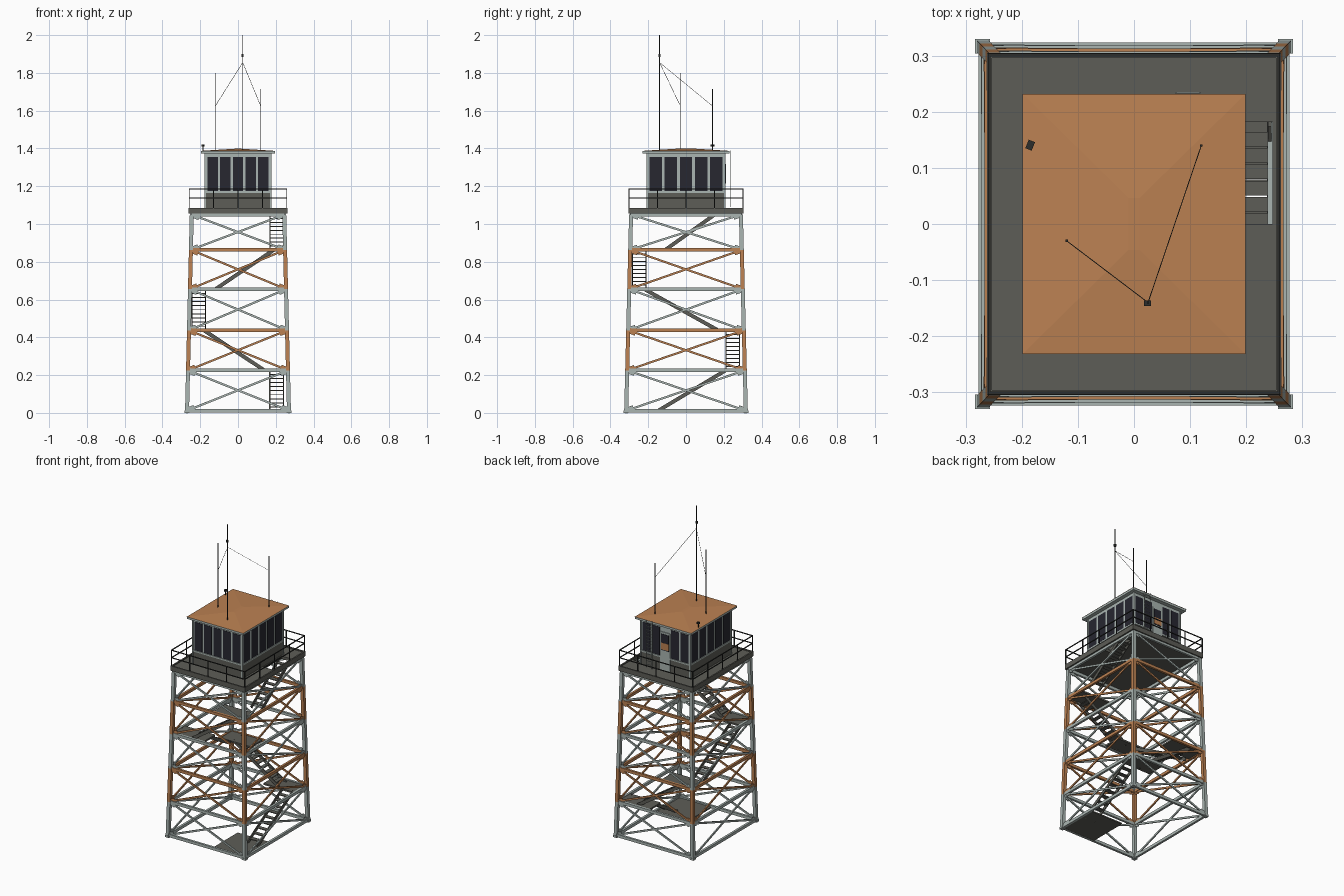
import bpy, bmesh
from mathutils import Vector, Matrix

old = bpy.data.objects.get("Cube")
if old:
    bpy.data.objects.remove(old, do_unlink=True)


def material(name, rgb):
    m = bpy.data.materials.new(name)
    m.use_nodes = True
    m.diffuse_color = (*rgb, 1)
    m.node_tree.nodes["Principled BSDF"].inputs["Base Color"].default_value = (*rgb, 1)
    return m


PALE = material("pale grey paint", (0.40, 0.46, 0.44))
ORANGE = material("orange paint", (0.50, 0.22, 0.085))
DARK = material("dark grey metal", (0.11, 0.11, 0.095))
GLASS = material("dark glass", (0.02, 0.02, 0.03))
BLACK = material("black metal", (0.025, 0.027, 0.025))


class Part:
    """Collects boxes and bars into one object."""

    def __init__(self, name, mat):
        self.name, self.mat, self.bm = name, mat, bmesh.new()

    def box(self, x0, x1, y0, y1, z0, z1):
        size = Matrix.Diagonal((x1 - x0, y1 - y0, z1 - z0, 1))
        mid = Matrix.Translation(((x0 + x1) / 2, (y0 + y1) / 2, (z0 + z1) / 2))
        bmesh.ops.create_cube(self.bm, size=1, matrix=mid @ size)

    def bar(self, a, b, w, h=None):
        # w is measured sideways, h along the remaining axis
        a, b = Vector(a), Vector(b)
        d = (b - a).normalized()
        ref = Vector((0, 1, 0)) if abs(d.z) > 0.95 else Vector((0, 0, 1))
        side = d.cross(ref).normalized()
        rot = Matrix((side, d.cross(side), d)).transposed().to_4x4()
        size = Matrix.Diagonal((w, h or w, (b - a).length, 1))
        bmesh.ops.create_cube(self.bm, size=1, matrix=Matrix.Translation((a + b) / 2) @ rot @ size)

    def done(self):
        mesh = bpy.data.meshes.new(self.name)
        self.bm.to_mesh(mesh)
        self.bm.free()
        mesh.materials.append(self.mat)
        ob = bpy.data.objects.new(self.name, mesh)
        bpy.context.collection.objects.link(ob)
        return ob


LEVELS = [0.012, 0.225, 0.437, 0.655, 0.863, 1.05]
RING = [(1, -1), (1, 1), (-1, 1), (-1, -1)]


def corner(s, z):
    return Vector((s[0] * (0.27 - 0.024 * z), s[1] * (0.317 - 0.025 * z), z))


# Tapered lattice tower, bay by bay in alternating colours
for i in range(5):
    z0, z1 = LEVELS[i], LEVELS[i + 1]
    paint = ORANGE if i % 2 else PALE
    legs = Part(f"tower_legs_{i + 1}", paint)
    beams = Part(f"tower_beams_{i + 1}", paint)
    braces = Part(f"cross_braces_{i + 1}", paint)
    gussets = Part(f"gusset_plates_{i + 1}", paint)
    for k, s in enumerate(RING):
        t = RING[(k + 1) % 4]
        legs.bar(corner(s, z0 if i else 0), corner(s, z1), 0.021)
        beams.bar(corner(s, z1), corner(t, z1), 0.014, 0.018)
        if i == 0:
            beams.bar(corner(s, z0), corner(t, z0), 0.014, 0.018)
        for p, q in ((s, t), (t, s)):
            a, b = corner(p, z0), corner(q, z1)
            braces.bar(a, b, 0.007, 0.011)
            d = (b - a).normalized()
            gussets.bar(a, a + d * 0.042, 0.005, 0.03)
            gussets.bar(b - d * 0.042, b, 0.005, 0.03)
    for part in (legs, beams, braces, gussets):
        part.done()

# Footings under the legs
feet = Part("footings", PALE)
for sx, sy in RING:
    x, y = sx * 0.27, sy * 0.317
    feet.box(x - 0.013, x + 0.013, y - 0.013, y + 0.013, 0, 0.012)
feet.done()

# Stair flights winding round the inside of the tower
stairs = Part("stair_stringers", DARK)
treads = Part("stair_treads", DARK)


def flight(a, b, across, steps=9):
    a, b, across = Vector(a), Vector(b), Vector(across)
    along = (b - a)
    along.z = 0
    along.normalize()
    for side in (-1, 1):
        off = across * side * 0.036
        stairs.bar(a + off, b + off, 0.006, 0.02)
    for n in range(1, steps + 1):
        p = a.lerp(b, n / (steps + 1))
        treads.bar(p - across * 0.036, p + across * 0.036, 0.026, 0.005)


X, Y = (1, 0, 0), (0, 1, 0)
flight((0.204, -0.15, 0.01), (0.204, 0.21, 0.225), X)
flight((0.14, 0.247, 0.225), (-0.18, 0.247, 0.437), Y)
flight((-0.208, 0.17, 0.437), (-0.208, -0.22, 0.655), X)
flight((-0.12, -0.247, 0.655), (0.19, -0.247, 0.863), Y)
flight((0.206, -0.11, 0.863), (0.206, 0.18, 1.07), X)
stairs.done()
treads.done()

# Corner landings, and the pad at the foot of the stairs
landings = Part("stair_landings", DARK)
for (sx, sy), z in zip(RING[1:] + RING[:1], LEVELS[1:5]):
    c = corner((sx, sy), z)
    xs, ys = sorted((c.x, c.x - sx * 0.22)), sorted((c.y, c.y - sy * 0.12))
    landings.box(*xs, *ys, z - 0.004, z + 0.006)
landings.box(0.04, 0.265, -0.312, -0.06, 0.004, 0.012)
landings.done()

# Deck with a stair opening, edged by a frame
deck = Part("deck", DARK)
deck.box(-0.255, 0.178, -0.298, 0.298, 1.062, 1.08)
deck.box(0.247, 0.255, -0.298, 0.298, 1.062, 1.08)
deck.box(0.178, 0.247, -0.298, 0, 1.062, 1.08)
deck.box(0.178, 0.247, 0.182, 0.298, 1.062, 1.08)
for s in (-1, 1):
    deck.box(-0.262, 0.262, *sorted((s * 0.296, s * 0.305)), 1.055, 1.086)
    deck.box(*sorted((s * 0.253, s * 0.262)), -0.296, 0.296, 1.055, 1.086)
deck.done()

# Railing round the deck
railing = Part("railing", BLACK)
for k in range(4):
    a, b = (Vector((s[0] * 0.258, s[1] * 0.301, 0)) for s in (RING[k], RING[(k + 1) % 4]))
    for z in (1.137, 1.185):
        up = Vector((0, 0, z))
        railing.bar(a + up, b + up, 0.005)
    for n in range(4):
        p = a.lerp(b, n / 4)
        railing.bar(p + Vector((0, 0, 1.08)), p + Vector((0, 0, 1.185)), 0.005)
railing.done()

# Cabin: dark lower wall and pale window frames
HX, HY = 0.173, 0.205
lower = Part("cabin_lower_wall", DARK)
lower.box(-HX, HX, -HY, HY, 1.08, 1.168)
lower.done()
upper = Part("cabin_upper_wall", PALE)
upper.box(-HX, HX, -HY, HY, 1.168, 1.376)
for sx, sy in RING:
    upper.box(sx * HX - 0.004, sx * HX + 0.004, sy * HY - 0.004, sy * HY + 0.004, 1.08, 1.376)
for s in (-1, 1):
    upper.box(-HX, HX, s * HY - 0.004, s * HY + 0.004, 1.165, 1.174)
    upper.box(s * HX - 0.004, s * HX + 0.004, -HY, HY, 1.165, 1.174)
upper.done()

# Five panes a side; the back leaves out the middle pane for the door
panes = Part("window_panes", GLASS)
for s in (-1, 1):
    for n in range(-2, 3):
        if not (s == 1 and n == 0):
            x = n * 0.067
            panes.box(x - 0.027, x + 0.027, s * HY - 0.002, s * HY + 0.002, 1.176, 1.355)
        y = n * 0.08
        panes.box(s * HX - 0.002, s * HX + 0.002, y - 0.033, y + 0.033, 1.176, 1.355)
panes.done()
door = Part("door", PALE)
door.box(-0.035, 0.035, HY, HY + 0.005, 1.082, 1.33)
door.done()
door_window = Part("door_window", GLASS)
door_window.box(-0.026, 0.026, HY, HY + 0.007, 1.215, 1.318)
door_window.done()
door_panel = Part("door_window_panel", ORANGE)
door_panel.box(-0.026, 0.026, HY, HY + 0.008, 1.22, 1.262)
door_panel.done()

# Low hipped roof on a pale fascia
fascia = Part("roof_fascia", PALE)
fascia.box(-0.197, 0.197, -0.23, 0.23, 1.373, 1.387)
fascia.done()
roof = Part("roof", ORANGE)
roof.box(-0.199, 0.199, -0.232, 0.232, 1.386, 1.399)
for v in roof.bm.verts:
    if v.co.z > 1.39:
        v.co.x *= 0.05
        v.co.y *= 0.2
    else:
        v.co.z = 1.387
roof.done()

# Roof ladder beside the door
ladder = Part("roof_ladder", PALE)
for x in (0.075, 0.117):
    ladder.bar((x, 0.234, 1.09), (x, 0.234, 1.39), 0.003)
for n in range(13):
    z = 1.11 + n * 0.022
    ladder.bar((0.075, 0.234, z), (0.117, 0.234, z), 0.003)
ladder.done()

# Aerial masts, guy wires and a small roof lamp
masts = Part("aerial_masts", BLACK)
wires = Part("aerial_wires", BLACK)
tall = Vector((0.025, -0.14, 0))
masts.bar(tall + Vector((0, 0, 1.39)), tall + Vector((0, 0, 2)), 0.004)
masts.box(0.018, 0.03, -0.146, -0.136, 1.885, 1.9)
for x, y, top in ((-0.12, -0.03, 1.8), (0.12, 0.14, 1.715)):
    masts.bar((x, y, 1.385), (x, y, top), 0.004)
    wires.bar(tall + Vector((0, 0, 1.855)), (x, y, 1.625), 0.0015)
masts.done()
wires.done()
lamp = Part("roof_lamp", BLACK)
lamp.bar((-0.185, 0.14, 1.385), (-0.185, 0.14, 1.412), 0.004)
lamp.bar((-0.188, 0.133, 1.416), (-0.182, 0.148, 1.416), 0.012)
lamp.done()
